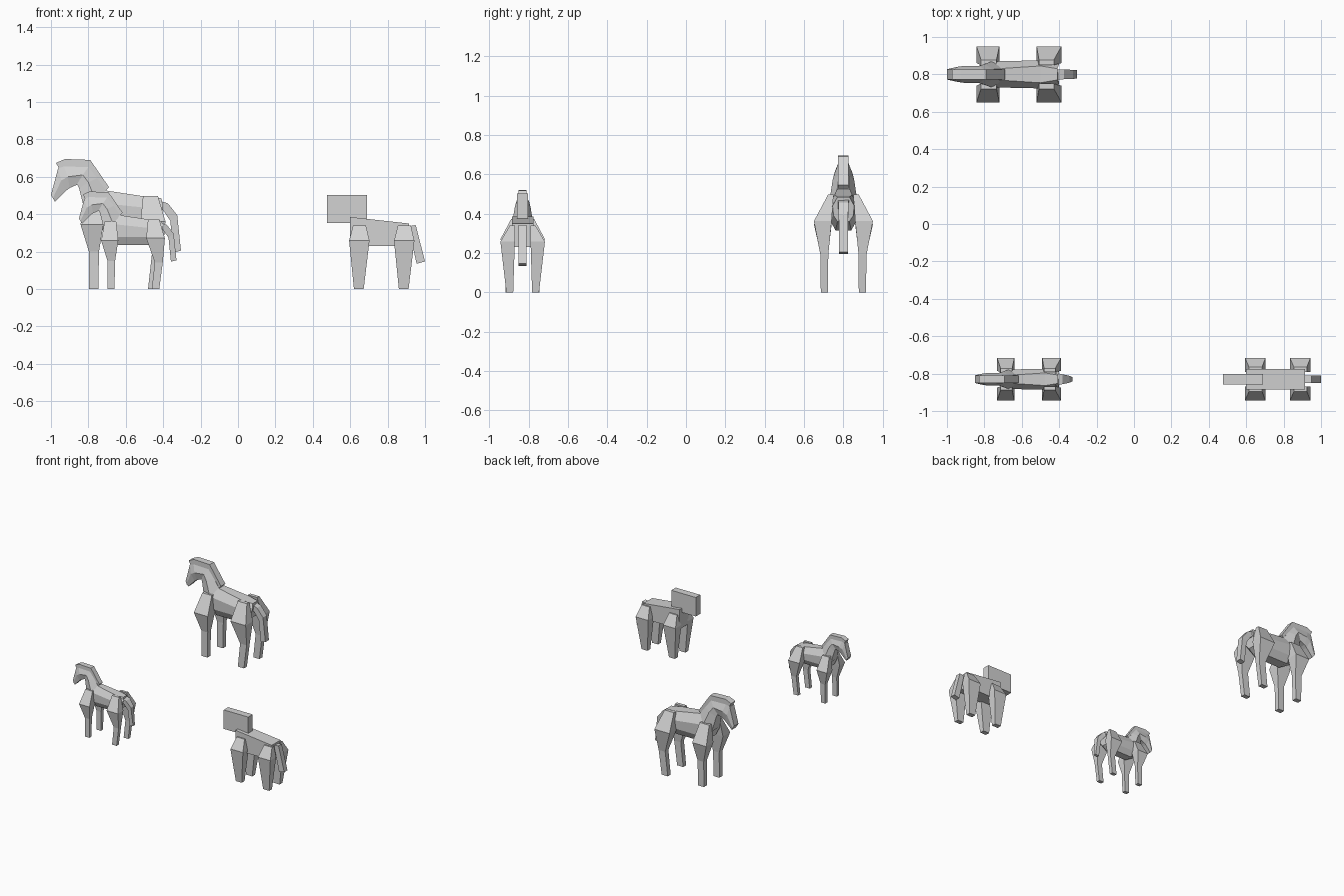
import bpy, bmesh

cube = bpy.data.objects.get("Cube")
if cube:
    bpy.data.objects.remove(cube, do_unlink=True)

grey = bpy.data.materials.new("plain_grey")
grey.use_nodes = True
grey.diffuse_color = (0.65, 0.65, 0.65, 1)
grey.node_tree.nodes["Principled BSDF"].inputs["Base Color"].default_value = (0.65, 0.65, 0.65, 1)


def loft(name, rings, place):
    """Skin a row of equal rings and cap both ends."""
    bm = bmesh.new()
    loops = [[bm.verts.new(place(p)) for p in ring] for ring in rings]
    n = len(loops[0])
    for a, b in zip(loops, loops[1:]):
        for i in range(n):
            j = (i + 1) % n
            bm.faces.new((a[i], a[j], b[j], b[i]))
    bm.faces.new(loops[0])
    bm.faces.new(loops[-1][::-1])
    bmesh.ops.recalc_face_normals(bm, faces=bm.faces)
    mesh = bpy.data.meshes.new(name)
    bm.to_mesh(mesh)
    bm.free()
    mesh.materials.append(grey)
    bpy.context.collection.objects.link(bpy.data.objects.new(name, mesh))


def sym(name, stations, place):
    """Loft stations of (x, z, half width) mirrored across the middle."""
    loft(name, [[(x, w, z) for x, z, w in s] + [(x, -w, z) for x, z, w in s[::-1]]
                for s in stations], place)


def legs(name, levels, place):
    """A left and right leg from levels of (z, x0, x1, inner y, outer y)."""
    for side, s in (("near", -1), ("far", 1)):
        loft(f"{side}_{name}", [[(x0, s * i, z), (x1, s * i, z), (x1, s * o, z), (x0, s * o, z)]
                                for z, x0, x1, i, o in levels], place)


def horse(prefix, x0, y0, size, tail):
    def place(p):
        return (x0 + (p[0] + 1) * size, y0 + p[1] * size, p[2] * size)

    # Barrel of the body: back, upper side, lower side and belly
    sym(prefix + "_body", [
        [(-.81, .50, .03), (-.82, .47, .05), (-.82, .41, .045), (-.80, .36, .03)],
        [(-.73, .53, .03), (-.73, .46, .07), (-.73, .37, .07), (-.72, .315, .04)],
        [(-.50, .495, .045), (-.50, .435, .075), (-.50, .37, .07), (-.50, .315, .04)],
        [(-.41, .485, .03), (-.40, .44, .055), (-.41, .39, .05), (-.43, .36, .03)]], place)
    # Neck rising from the chest
    sym(prefix + "_neck", [
        [(-.70, .52, .03), (-.76, .47, .07), (-.82, .42, .05)],
        [(-.754, .594, .027), (-.80, .57, .055), (-.85, .54, .035)],
        [(-.80, .652, .027), (-.83, .61, .045), (-.862, .565, .03)]], place)
    # Head down to the muzzle
    sym(prefix + "_head", [
        [(-.80, .652, .027), (-.83, .61, .045), (-.855, .56, .03)],
        [(-.93, .655, .027), (-.91, .60, .045), (-.90, .54, .03)],
        [(-.962, .645, .027), (-.945, .58, .04), (-.92, .525, .028)],
        [(-1.0, .503, .027), (-.99, .485, .03), (-.978, .466, .024)]], place)
    # Mane strip over brow and neck
    sym(prefix + "_mane", [
        [(-.973, .674, .027), (-.958, .647, .027)],
        [(-.925, .695, .027), (-.925, .655, .027)],
        [(-.79, .69, .027), (-.80, .65, .027)],
        [(-.69, .545, .027), (-.718, .516, .027)]], place)
    # Tail bending downward
    spine = [((-.43, .475), (-.43, .44)), ((-.375, .458), (-.40, .42)),
             ((-.325, .395), (-.362, .365)), ((-.305, .205), (-.345, .195))]
    sym(prefix + "_tail", [[a + (w,), b + (w,)] for (a, b), w in zip(spine, tail)], place)
    # Legs
    legs(prefix + "_front_leg", [(.48, -.818, -.735, .05, .078), (.345, -.842, -.72, .06, .15),
                                 (.2, -.797, -.743, .077, .117), (0, -.797, -.747, .078, .115)], place)
    legs(prefix + "_hind_leg", [(.497, -.508, -.428, .05, .078), (.362, -.521, -.388, .06, .15),
                                (.19, -.46, -.403, .077, .117), (0, -.481, -.428, .078, .115)], place)


horse("large_horse", -1, .8, 1, (.028, .026, .024, .022))
horse("small_horse", -.85, -.83, .75, (.045, .035, .024, .015))


# Simple blocky horse
def block_place(p):
    return (p[0], p[1] - .83, p[2])


sym("block_body", [[(.598, .385, .055), (.598, .23, .055)],
                   [(.915, .35, .055), (.915, .23, .055)]], block_place)
sym("block_head", [[(.476, .503, .028), (.476, .353, .028)],
                   [(.69, .503, .028), (.69, .353, .028)]], block_place)
sym("block_tail", [[(.95, .342, .02), (.91, .335, .02)],
                   [(1.0, .147, .02), (.955, .135, .02)]], block_place)
for name, dx in (("front", 0), ("hind", .24)):
    legs(f"block_{name}_leg", [(.34, .615 + dx, .684 + dx, .04, .065),
                               (.258, .594 + dx, .703 + dx, .04, .113),
                               (0, .62 + dx, .672 + dx, .048, .083)], block_place)
